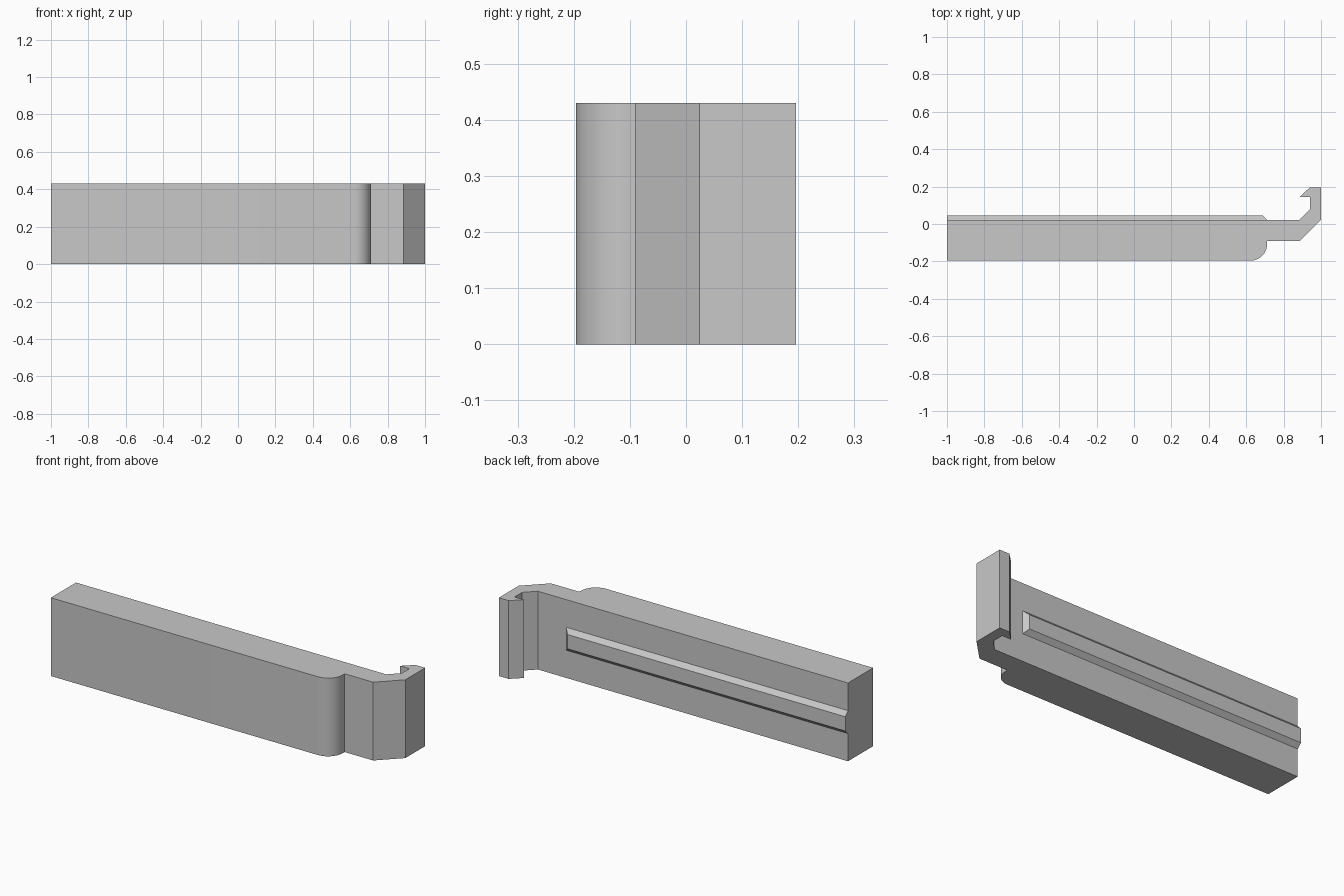
import bpy, bmesh, math

cube = bpy.data.objects.get("Cube")
if cube:
    bpy.data.objects.remove(cube, do_unlink=True)

HEIGHT = 0.43
BACK = 0.022      # back plane of the bar
FRONT = -0.196    # front plane of the bar

grey = bpy.data.materials.new("light_grey")
grey.use_nodes = True
colour = (0.58, 0.58, 0.58, 1)
grey.diffuse_color = colour
grey.node_tree.nodes["Principled BSDF"].inputs["Base Color"].default_value = colour


def extrude(name, points, offset):
    """Close a planar outline and extrude it along the offset."""
    bm = bmesh.new()
    face = bm.faces.new([bm.verts.new(p) for p in points])
    result = bmesh.ops.extrude_face_region(bm, geom=[face], use_keep_orig=True)
    moved = [v for v in result["geom"] if isinstance(v, bmesh.types.BMVert)]
    bmesh.ops.translate(bm, verts=moved, vec=offset)
    bmesh.ops.recalc_face_normals(bm, faces=bm.faces)
    mesh = bpy.data.meshes.new(name)
    bm.to_mesh(mesh)
    bm.free()
    mesh.materials.append(grey)
    obj = bpy.data.objects.new(name, mesh)
    bpy.context.collection.objects.link(obj)
    return obj


# Bar with a rounded front corner and a clip hook at its end
radius, steps = 0.09, 16
corner_x = 0.712
outline = [(-1, BACK), (-1, FRONT)]
for i in range(steps + 1):
    a = math.pi / 2 * i / steps
    outline.append((corner_x - radius + radius * math.sin(a),
                    FRONT + radius - radius * math.cos(a)))
outline += [
    (corner_x, -0.091), (0.885, -0.091), (1, 0.024), (1, 0.196),
    (0.94, 0.196), (0.885, 0.144), (0.941, 0.144), (0.941, 0.078),
    (0.885, BACK),
]
bar = extrude("bar_with_hook", [(x, y, 0) for x, y in outline], (0, 0, HEIGHT))
bpy.ops.object.select_all(action="DESELECT")
bar.select_set(True)
bpy.context.view_layer.objects.active = bar
bpy.ops.object.shade_smooth_by_angle(angle=math.radians(25))

# Bevelled guide rail along the back
depth, half, mid = 0.024, 0.063, HEIGHT / 2
section = [(BACK, -half), (BACK + depth, depth - half),
           (BACK + depth, half - depth), (BACK, half)]
rail = extrude("guide_rail", [(-1, y, mid + z) for y, z in section],
               (1 + corner_x, 0, 0))
# Slope the rail's inner end
for v in rail.data.vertices:
    if v.co.x > 0 and v.co.y > BACK + depth / 2:
        v.co.x -= depth
